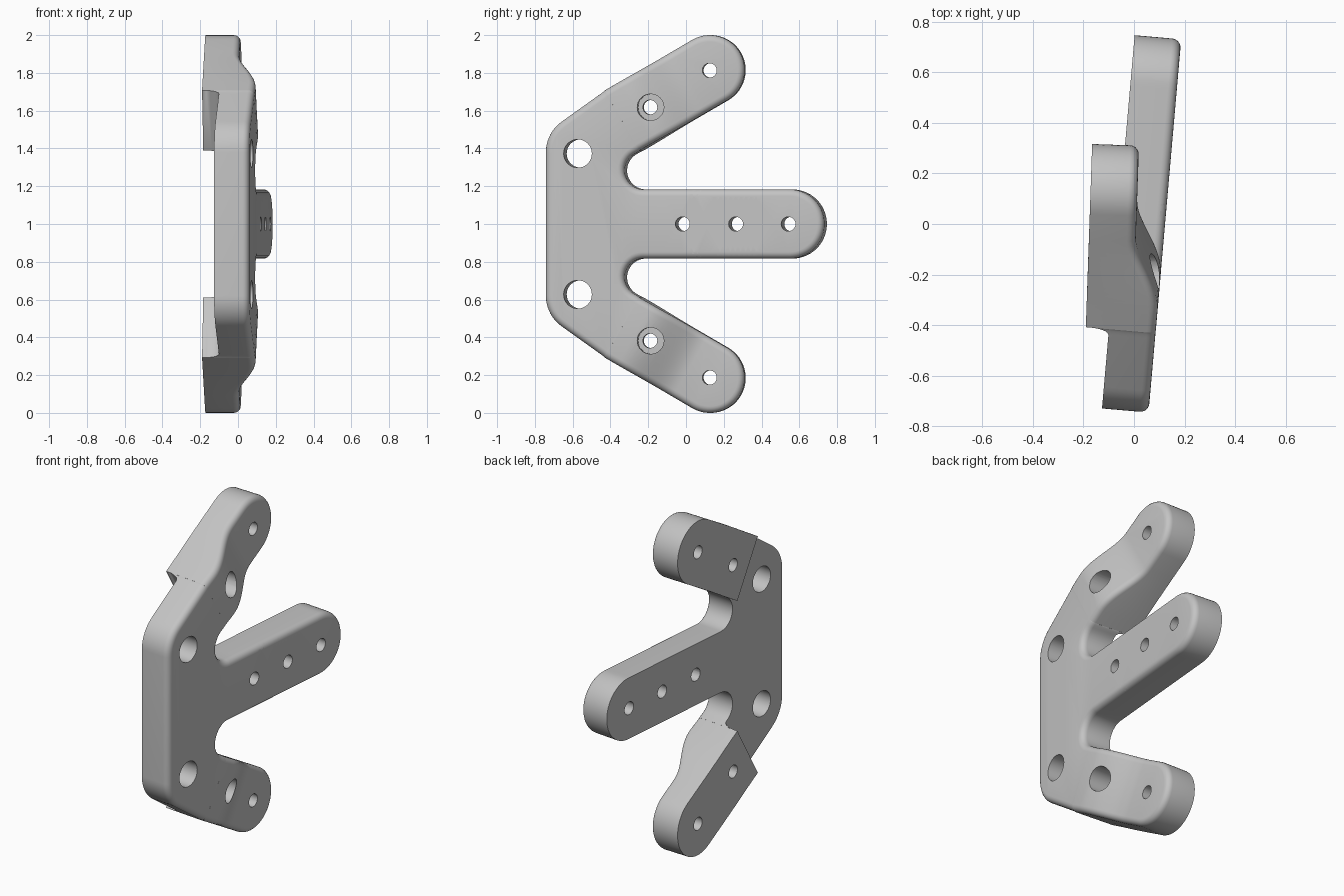
import bpy, bmesh
from math import cos, sin, radians, pi
from mathutils import Matrix, Vector

cube = bpy.data.objects.get("Cube")
if cube:
    bpy.data.objects.remove(cube, do_unlink=True)

THICK, FILLET = 0.185, 0.035
TILT, ARM_TILT = 0.0875, 0.034
ARM = (0.128, 1.815)                      # centre of the rounded arm end (y, z)
ARM_DIR = Vector((cos(radians(30)), sin(radians(30))))


def arc(cy, cz, r, a0, a1, n):
    angles = [radians(a0 + (a1 - a0) * i / n) for i in range(n + 1)]
    return [(cy + r * cos(a), cz + r * sin(a)) for a in angles]


def outline(d):
    """Three-fingered outline in y and z, shrunk inward by d."""
    half = arc(0.555, 1, 0.183 - d, 0, 90, 14)             # middle finger tip
    half += arc(-0.22, 1.283, 0.1 + d, 270, 120, 16)       # inner crotch
    half += arc(*ARM, 0.185 - d, -60, 120, 28)             # arm end
    half += [(-0.42 + 0.537 * d, 1.708 - 0.843 * d)]       # outer bend
    half += arc(-0.537, 1.379, 0.2 - d, 125, 180, 10)      # outer corner
    return half + [(y, 2 - z) for y, z in reversed(half[1:])]


def along_arm(y, z):
    """Distance along the nearer arm from its end centre; far back if off it."""
    if abs(z - 1) < 0.2:
        return -1
    return (Vector((y, 1 + abs(z - 1))) - Vector(ARM)).dot(ARM_DIR)


def smooth(u, a, b):
    t = min(max((u - a) / (b - a), 0), 1)
    return t * t * (3 - 2 * t)


def front_x(y, u):
    s = smooth(u, -0.45, -0.12)
    return (1 - s) * (0.122 + TILT * y) + s * (0.009 + ARM_TILT * y)


def back_x(y, u):
    t = min(max((u + 0.56) / 0.032, 0), 1)
    s = 1 - (1 - t * t) ** 0.5                             # fillet into the pad
    return (1 - s) * (-0.062 + TILT * y) + s * (-0.176 + ARM_TILT * y)


# Flat plate with a rounded front edge
bm = bmesh.new()
levels = [(0, 0)]
for i in range(6):
    a = i * pi / 10
    levels.append((FILLET * (1 - cos(a)), THICK - FILLET * (1 - sin(a))))
rings = [[bm.verts.new((x, y, z)) for y, z in outline(d)] for d, x in levels]
count = len(rings[0])
for low, high in zip(rings, rings[1:]):
    for i in range(count):
        j = (i + 1) % count
        bm.faces.new((low[i], low[j], high[j], high[i]))
bm.faces.new(rings[-1])
bm.faces.new(rings[0][::-1])

# Cut across both arms where their surfaces step
stops = [-0.45 + 0.33 * i / 14 for i in range(15)]
stops += [-0.56 + 0.032 * (1 - (1 - i / 6) ** 2) for i in range(7)]
for side in (1, -1):
    normal = Vector((0, ARM_DIR.x, side * ARM_DIR.y))
    end = Vector((0, ARM[0], 1 + side * (ARM[1] - 1)))
    for u in stops:
        bmesh.ops.bisect_plane(bm, geom=bm.verts[:] + bm.edges[:] + bm.faces[:],
                               dist=1e-6, plane_co=end + normal * u, plane_no=normal)

# Tilt the plate, drop the arm fronts and raise the pads behind them
for v in bm.verts:
    depth, y, z = v.co
    u = along_arm(y, z)
    x = back_x(y, u) if depth < 1e-5 else front_x(y, u) - (THICK - depth)
    lean = TILT + (ARM_TILT - TILT) * smooth(u, -0.53, -0.2)
    middle = (back_x(y, u) + front_x(y, u)) / 2
    v.co = (x, y - lean * (x - middle), z)
bmesh.ops.recalc_face_normals(bm, faces=bm.faces[:])
mesh = bpy.data.meshes.new("bracket_plate")
bm.to_mesh(mesh)
bm.free()
plate = bpy.data.objects.new("bracket_plate", mesh)
bpy.context.collection.objects.link(plate)

grey = bpy.data.materials.new("plain_grey")
grey.use_nodes = True
colour = (0.55, 0.55, 0.55, 1)
grey.diffuse_color = colour
grey.node_tree.nodes["Principled BSDF"].inputs["Base Color"].default_value = colour
mesh.materials.append(grey)


def cut_holes(name, holes):
    """Each hole: y, z, radius, x of its centre, length, lean."""
    cut = bmesh.new()
    for y, z, r, x, length, lean in holes:
        place = (Matrix.Translation((x, y, z)) @ Matrix.Rotation(-lean, 4, "Z")
                 @ Matrix.Rotation(pi / 2, 4, "Y"))
        bmesh.ops.create_cone(cut, cap_ends=True, segments=32, radius1=r,
                              radius2=r, depth=length, matrix=place)
    data = bpy.data.meshes.new(name)
    cut.to_mesh(data)
    cut.free()
    data.materials.append(grey)
    cutter = bpy.data.objects.new(name, data)
    cutter.hide_render = True
    bpy.context.collection.objects.link(cutter)
    mod = plate.modifiers.new(name, "BOOLEAN")
    mod.operation, mod.solver, mod.object = "DIFFERENCE", "EXACT", cutter
    bpy.ops.object.modifier_apply(modifier=name)
    bpy.data.objects.remove(cutter, do_unlink=True)


bpy.ops.object.select_all(action="DESELECT")
plate.select_set(True)
bpy.context.view_layer.objects.active = plate

# Through holes, then the wider recesses on the arm fronts
through = [(y, 1, 0.038, 0.03 + TILT * y, 0.8, TILT) for y in (-0.01, 0.272, 0.55)]
recesses = []
for side in (1, -1):
    through += [(-0.565, 1 + side * 0.373, 0.075, -0.02, 0.8, TILT),
                (-0.19, 1 + side * 0.618, 0.038, -0.05, 0.8, ARM_TILT),
                (ARM[0], 1 + side * 0.813, 0.038, -0.08, 0.8, ARM_TILT)]
    recesses.append((-0.19, 1 + side * 0.618, 0.07, 0.15, 0.4, ARM_TILT))
cut_holes("through_holes", through)
cut_holes("recesses", recesses)
bpy.ops.object.shade_smooth_by_angle(angle=radians(32))
